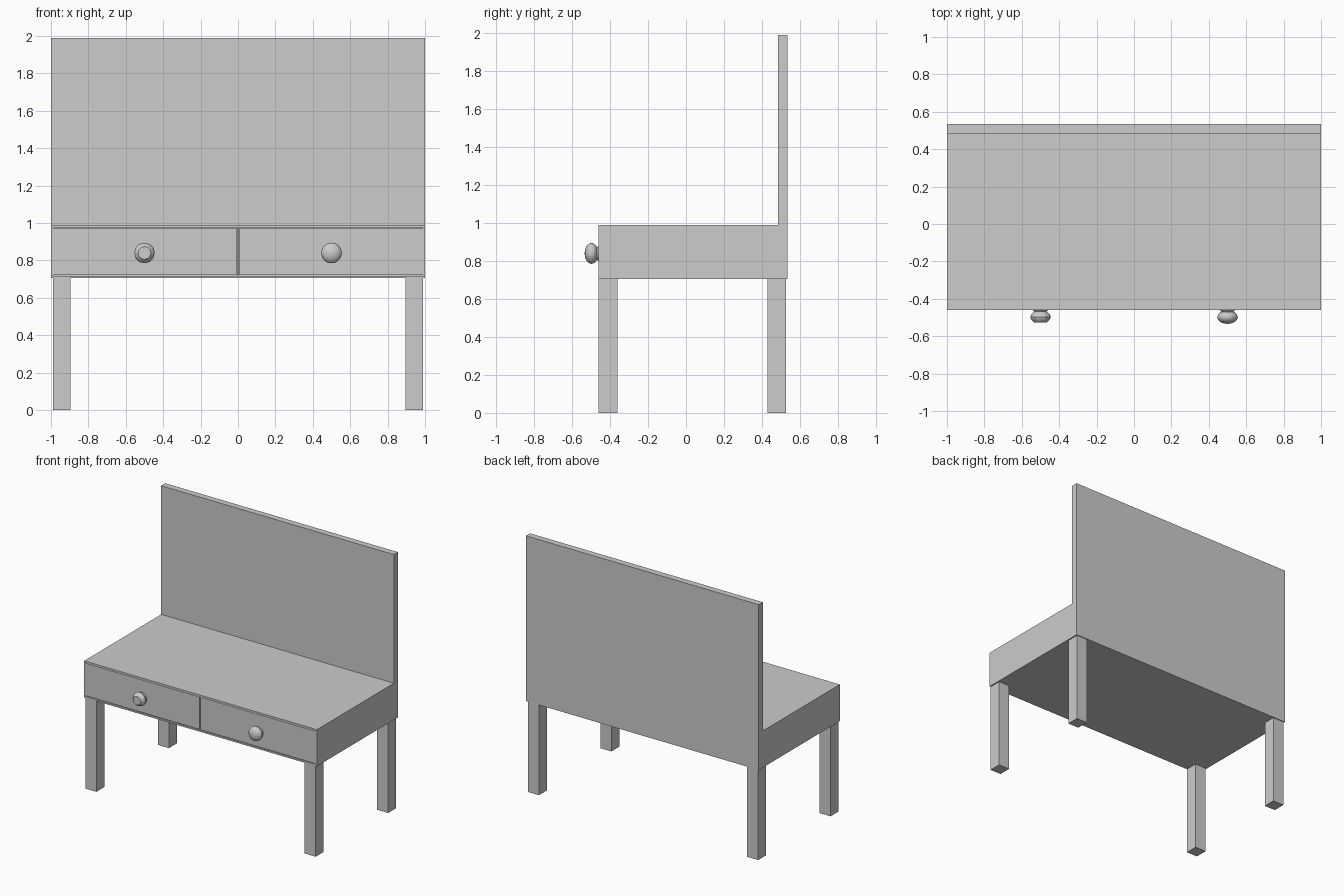
import bpy, bmesh, math
from mathutils import Matrix

if "Cube" in bpy.data.objects:
    bpy.data.objects.remove(bpy.data.objects["Cube"])

grey = bpy.data.materials.new("light grey")
grey.diffuse_color = (0.604, 0.604, 0.604, 1)
grey.use_nodes = True
grey.node_tree.nodes["Principled BSDF"].inputs["Base Color"].default_value = grey.diffuse_color


def finish(name, bm):
    bmesh.ops.recalc_face_normals(bm, faces=bm.faces[:])
    me = bpy.data.meshes.new(name)
    bm.to_mesh(me)
    bm.free()
    me.materials.append(grey)
    ob = bpy.data.objects.new(name, me)
    bpy.context.collection.objects.link(ob)
    return ob


def box(name, x, y, z):
    bm = bmesh.new()
    bmesh.ops.create_cube(bm, size=1)
    for v in bm.verts:
        for i, (lo, hi) in enumerate((x, y, z)):
            v.co[i] = lo if v.co[i] < 0 else hi
    return finish(name, bm)


def lathe(name, x, z, profile, sides):
    """Capped rings (y, radius) around the y axis."""
    bm = bmesh.new()
    rings = []
    for y, r in profile:
        rings.append([bm.verts.new((x + r * math.cos(2 * math.pi * k / sides), y,
                                    z + r * math.sin(2 * math.pi * k / sides)))
                      for k in range(sides)])
    for a, b in zip(rings, rings[1:]):
        for k in range(sides):
            n = (k + 1) % sides
            bm.faces.new((a[k], a[n], b[n], b[k]))
    bm.faces.new(rings[0])
    bm.faces.new(rings[-1])
    return finish(name, bm)


FRONT, BACK, LOW, TOP = -0.46, 0.535, 0.705, 0.99

# Carcass: top, bottom, divider, sides and tall back panel
box("table_top", (-1, 1), (FRONT, 0.485), (0.975, TOP))
box("bottom_board", (-1, 1), (FRONT, 0.485), (LOW, 0.717))
box("divider", (-0.004, 0.004), (FRONT + 0.004, 0.485), (0.717, 0.975))
box("back_panel", (-1, 1), (0.485, BACK), (LOW, 1.99))

for s, side in ((-1, "left"), (1, "right")):
    box(side + "_side_board", sorted((s * 0.99, s)), (FRONT, 0.485), (0.717, 0.975))
    # Drawer, flush with the carcass, small gap below
    box(side + "_drawer", sorted((s * 0.007, s * 0.988)), (FRONT - 0.001, 0.45), (0.723, 0.974))
    # Legs
    for y0, end in ((-0.46, "front"), (0.43, "back")):
        box(f"{end}_{side}_leg", sorted((s * 0.895, s * 0.99)), (y0, y0 + 0.098), (0, LOW))
    # Flared knob stem
    lathe(side + "_knob_stem", s * 0.5, 0.84,
          ((-0.49, 0.03), (-0.472, 0.03), (FRONT, 0.042)), 12)

# Left knob: cut-gem shape with flat face
lathe("left_knob", -0.5, 0.84,
      ((-0.527, 0.034), (-0.510, 0.05), (-0.497, 0.055), (-0.484, 0.05), (-0.468, 0.032)), 12)

# Right knob: flattened sphere with upright poles
bm = bmesh.new()
bmesh.ops.create_uvsphere(bm, u_segments=16, v_segments=12, radius=1,
                          matrix=Matrix.Translation((0.5, -0.498, 0.84))
                          @ Matrix.Diagonal((0.055, 0.036, 0.055, 1)))
finish("right_knob", bm)
